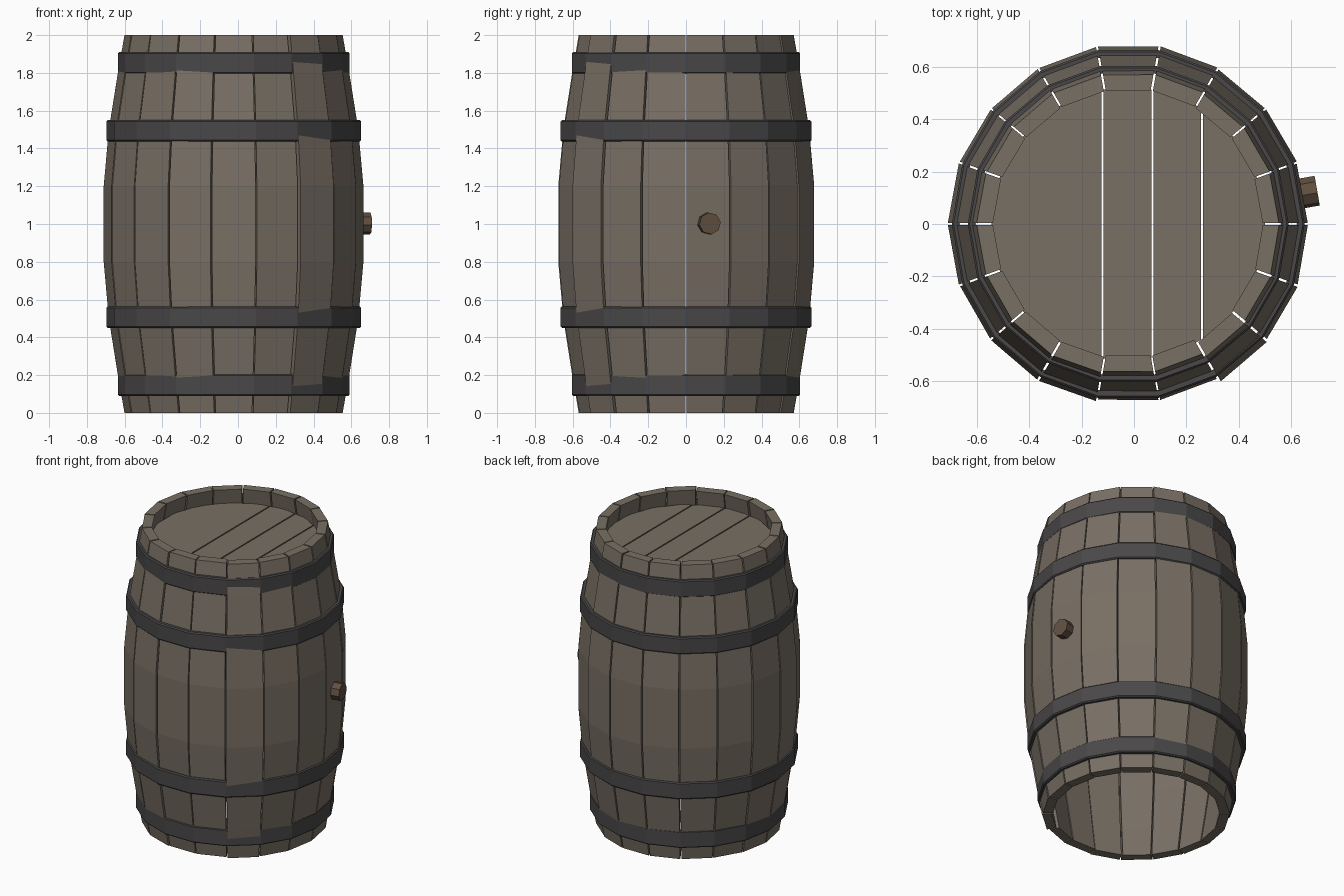
import bpy, bmesh, random
from math import radians, sin, cos, pi
from mathutils import Vector, Matrix

if "Cube" in bpy.data.objects:
    bpy.data.objects.remove(bpy.data.objects["Cube"])

random.seed(4)
CX = -0.022          # barrel axis (the bung balances the width)
N = 18               # staves around


def material(name, rgb):
    m = bpy.data.materials.new(name)
    m.diffuse_color = (*rgb, 1)
    m.use_nodes = True
    m.node_tree.nodes["Principled BSDF"].inputs["Base Color"].default_value = m.diffuse_color
    return m


WOOD = material("wood", (0.19, 0.16, 0.128))
IRON = material("iron", (0.068, 0.064, 0.064))
PLUG = material("plug_wood", (0.12, 0.08, 0.052))


def finish(bm, name, mat):
    bmesh.ops.recalc_face_normals(bm, faces=bm.faces)
    me = bpy.data.meshes.new(name)
    bm.to_mesh(me)
    bm.free()
    me.materials.append(mat)
    ob = bpy.data.objects.new(name, me)
    ob.location.x = CX
    bpy.context.collection.objects.link(ob)
    return ob


# Staves: bowed four-sided planks, each seated slightly differently
BOW = [(0, 0.577), (0.2, 0.612), (0.5, 0.660), (0.8, 0.687),
       (1.2, 0.687), (1.5, 0.660), (1.8, 0.612), (2, 0.577)]
THICK, GAP = 0.062, 0.004
SEAT = {13: -0.005, 14: -0.004, 15: 0.010}


def stave(i):
    bm = bmesh.new()
    mid = radians(20 * i + 10)
    half = pi / N
    shift = SEAT.get(i, random.uniform(-0.003, 0.003))
    twist = random.uniform(-0.006, 0.006)
    rings = []
    for z, r in BOW:
        ring = []
        for rad, s in ((r, -1), (r, 1), (r - THICK, 1), (r - THICK, -1)):
            x = rad * cos(half) + shift
            y = s * (rad * sin(half) - GAP)
            p = Vector((x + y * twist * 2, y, z))
            ring.append(bm.verts.new(Matrix.Rotation(mid, 3, 'Z') @ p))
        rings.append(ring)
    for a, b in zip(rings, rings[1:]):
        for k in range(4):
            bm.faces.new((a[k], a[(k + 1) % 4], b[(k + 1) % 4], b[k]))
    bm.faces.new(rings[0])
    bm.faces.new(rings[-1])
    finish(bm, f"stave_{i + 1}", WOOD)


for i in range(N):
    stave(i)


# Hoops: faceted bands with chamfered outer edges
def hoop(name, z0, z1, r):
    bm = bmesh.new()
    c, t = 0.007, 0.03
    prof = [(r - t, z0), (r - c, z0), (r, z0 + c),
            (r, z1 - c), (r - c, z1), (r - t, z1)]
    rings = []
    for k in range(N):
        a = 2 * pi * k / N
        rings.append([bm.verts.new((q * cos(a), q * sin(a), z)) for q, z in prof])
    for k in range(N):
        a, b = rings[k], rings[(k + 1) % N]
        for j in range(6):
            m = (j + 1) % 6
            bm.faces.new((a[j], b[j], b[m], a[m]))
    finish(bm, name, IRON)


for side in ("lower", "upper"):
    for label, z0, z1, r in (("end_hoop", 0.09, 0.205, 0.613),
                             ("belly_hoop", 0.45, 0.563, 0.674)):
        if side == "upper":
            z0, z1 = 2 - z1, 2 - z0
        hoop(f"{side}_{label}", z0, z1, r)


# Lid: a disc cut into planks running front to back
CUTS = [-0.6, -0.098, 0.092, 0.282, 0.6]
for i, (x0, x1) in enumerate(zip(CUTS, CUTS[1:])):
    bm = bmesh.new()
    bmesh.ops.create_cone(bm, cap_ends=True, segments=N, radius1=0.53, radius2=0.53,
                          depth=0.05, matrix=Matrix.Translation((0, 0, 1.875)))
    for x, n in ((x0 + 0.004, -1), (x1 - 0.004, 1)):
        bmesh.ops.bisect_plane(bm, geom=bm.verts[:] + bm.edges[:] + bm.faces[:],
                               plane_co=(x, 0, 0), plane_no=(n, 0, 0), clear_outer=True)
        bmesh.ops.holes_fill(bm, edges=[e for e in bm.edges if e.is_boundary])
    finish(bm, f"lid_plank_{i + 1}", WOOD)

# Bung: octagonal plug in the middle of one stave
bm = bmesh.new()
axis = (Matrix.Rotation(radians(10), 4, 'Z') @ Matrix.Translation((0.685, 0, 1.003))
        @ Matrix.Rotation(pi / 2, 4, 'Y') @ Matrix.Rotation(radians(8), 4, 'Z'))
bmesh.ops.create_cone(bm, cap_ends=True, segments=8, radius1=0.058, radius2=0.058,
                      depth=0.096, matrix=axis)
finish(bm, "bung", PLUG)
